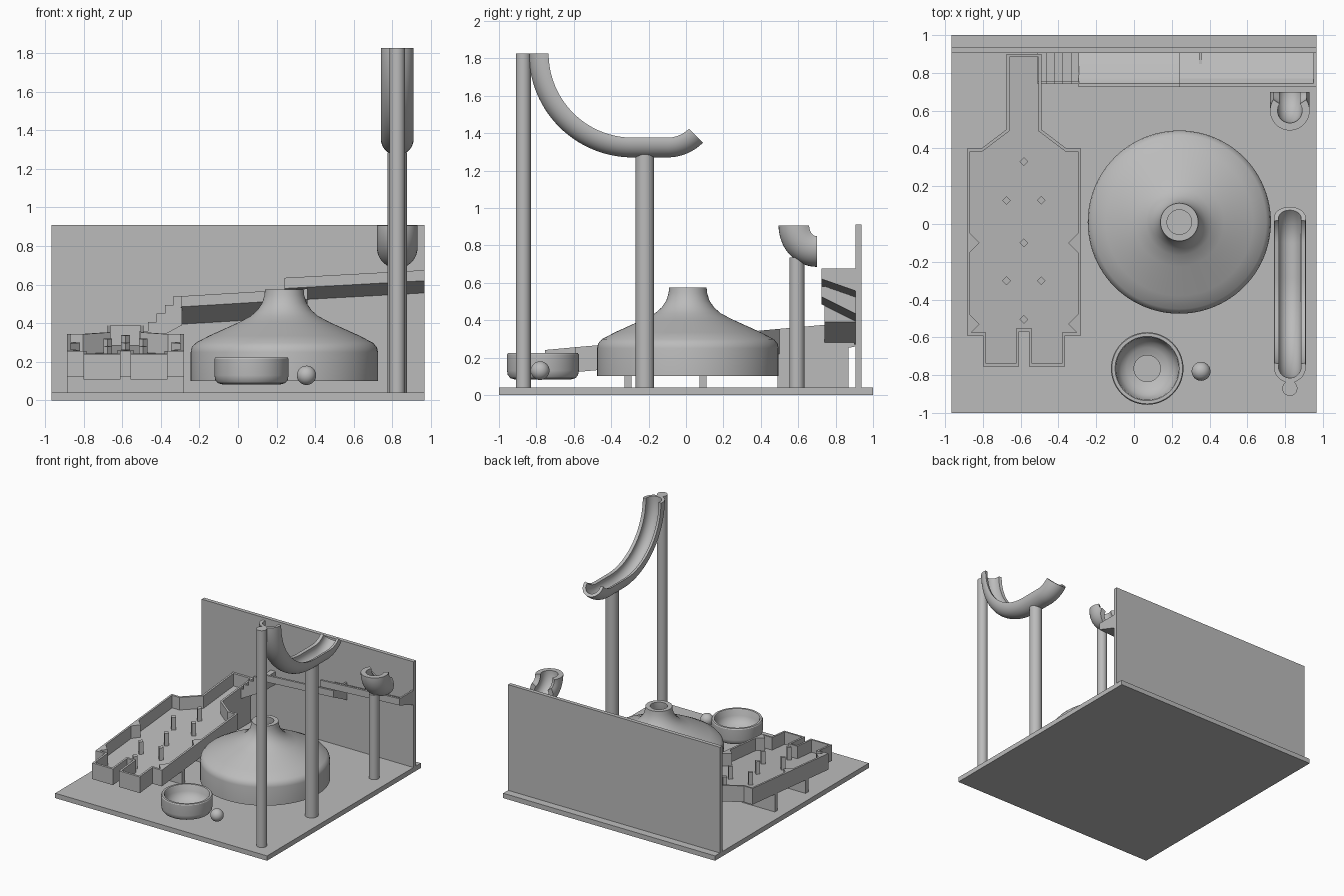
import bpy, bmesh
from math import sin, cos, pi, radians
from mathutils import Vector

old = bpy.data.objects.get("Cube")
if old:
    bpy.data.objects.remove(old)

grey = bpy.data.materials.new("plain grey")
grey.use_nodes = True
COLOR = (0.5, 0.5, 0.5, 1)
grey.diffuse_color = COLOR
grey.node_tree.nodes["Principled BSDF"].inputs["Base Color"].default_value = COLOR


def loft(name, rings, caps=True, wrap=False):
    """Join equal rings of points with quads, capped or wrapped round."""
    bm = bmesh.new()
    rows = [[bm.verts.new(p) for p in ring] for ring in rings]
    pairs = list(zip(rows, rows[1:])) + ([(rows[-1], rows[0])] if wrap else [])
    for a, b in pairs:
        for i in range(len(a)):
            j = (i + 1) % len(a)
            bm.faces.new((a[i], a[j], b[j], b[i]))
    if caps:
        bm.faces.new(rows[0])
        bm.faces.new(rows[-1])
    bmesh.ops.recalc_face_normals(bm, faces=bm.faces)
    mesh = bpy.data.meshes.new(name)
    bm.to_mesh(mesh)
    bm.free()
    mesh.materials.append(grey)
    ob = bpy.data.objects.new(name, mesh)
    bpy.context.collection.objects.link(ob)
    return ob


def box(name, x0, x1, y0, y1, z0, z1):
    ring = [(x0, y0), (x1, y0), (x1, y1), (x0, y1)]
    return loft(name, [[(x, y, z) for x, y in ring] for z in (z0, z1)])


def lathe(name, x, y, profile, n=64, closed=True):
    rings = [[(x + r * cos(2 * pi * i / n), y + r * sin(2 * pi * i / n), z)
              for i in range(n)] for r, z in profile]
    return loft(name, rings, caps=not closed, wrap=closed)


def post(name, x, y, r, top):
    return lathe(name, x, y, [(r, BASE), (r, top)], 32, closed=False)


def gutter(name, x, path, r_out, r_in, half):
    """Sweep an open pipe section along (y, z, heading) points."""
    n = 24
    angles = [half * (2 * i / n - 1) for i in range(n + 1)]
    section = [(r_out * sin(a), -r_out * cos(a)) for a in angles]
    section += [(r_in * sin(a), -r_in * cos(a)) for a in reversed(angles)]
    rings = [[(x + u, y - v * sin(h), z + v * cos(h)) for u, v in section]
             for y, z, h in path]
    return loft(name, rings)


def bend(cy, cz, ry, rz, h0, h1, n=20):
    """Arc whose heading turns upward from h0 to h1."""
    hs = [h0 + (h1 - h0) * i / n for i in range(n + 1)]
    return [(cy + ry * sin(h), cz - rz * cos(h), h) for h in hs]


# Base and back wall
BASE = 0.04
HALF = 0.965
box("base", -HALF, HALF, -1, 1, 0, BASE)
box("back_wall", -HALF, HALF, 0.905, 0.937, BASE, 0.91)

# Slide on two posts
LANE = 0.825
slide_path = bend(-0.285, 1.825, 0.47, 0.47, -pi / 2, 0, 28)
slide_path += bend(-0.1, 1.54, 0.185, 0.185, 0, pi / 4, 12)
gutter("slide", LANE, slide_path, 0.085, 0.06, radians(104))
post("tall_slide_post", LANE, -0.87, 0.04, 1.825)
post("short_slide_post", LANE, -0.22, 0.05, 1.285)

# Catching elbow on its post
gutter("catch_elbow", LANE, bend(0.70, 0.905, 0.1, 0.115, -pi / 2, 0),
       0.105, 0.065, radians(124))
post("elbow_post", LANE, 0.593, 0.04, 0.735)

# Hollow bell-shaped funnel
outer = [(0.485, 0.10), (0.485, 0.25), (0.48, 0.275), (0.46, 0.298),
         (0.39, 0.335), (0.235, 0.405), (0.175, 0.437), (0.14, 0.468),
         (0.115, 0.505), (0.103, 0.545), (0.1, 0.575)]
inner = [(r - 0.035, z if z in (0.10, 0.575) else z - 0.025) for r, z in outer]
lathe("funnel", 0.24, 0.01, outer + inner[::-1], 96)

# Bowl with a drain hole, and the ball beside it
lathe("bowl", 0.07, -0.765,
      [(0.07, 0.083), (0.15, 0.083), (0.175, 0.09), (0.188, 0.107), (0.192, 0.13),
       (0.192, 0.215), (0.187, 0.223), (0.17, 0.223), (0.165, 0.215), (0.16, 0.17),
       (0.14, 0.135), (0.11, 0.112), (0.07, 0.1)])
bpy.ops.mesh.primitive_uv_sphere_add(segments=32, ring_count=16, radius=0.05,
                                     location=(0.355, -0.78, 0.13))
ball = bpy.context.object
ball.name = "ball"
ball.data.materials.append(grey)

# Sloping peg tray with its chute and two pockets
MID = -0.583


def rise(y):
    return 0.09 * (y + 0.76)


def inset(pts, t):
    """Mitred inward offset of a counter-clockwise outline."""
    out = []
    for i, p in enumerate(pts):
        d0 = (p - pts[i - 1]).normalized()
        d1 = (pts[(i + 1) % len(pts)] - p).normalized()
        n0, n1 = Vector((-d0.y, d0.x)), Vector((-d1.y, d1.x))
        out.append(p + (n0 + n1) * t / (1 + n0.dot(n1)))
    return out


def tilted(pts, z):
    return [(MID + p[0], p[1], z + rise(p[1])) for p in pts]


side = [(0.027, -0.57), (0.027, -0.755), (0.217, -0.755), (0.217, -0.59),
        (0.302, -0.59), (0.302, 0.40), (0.225, 0.40), (0.093, 0.5), (0.093, 0.9)]
outline = [Vector(p) for p in side] + [Vector((-x, y)) for x, y in reversed(side)]
inside = inset(outline, 0.016)
BOTTOM, FLOOR, RIM = 0.107, 0.137, 0.24
loft("peg_tray", [tilted(outline, BOTTOM), tilted(outline, RIM),
                  tilted(inside, RIM), tilted(inside, FLOOR)])

# Pegs in staggered rows
for u, y in [(0, 0.33), (-0.092, 0.125), (0.092, 0.125), (0, -0.1),
             (-0.092, -0.3), (0.092, -0.3), (0, -0.505)]:
    d = 0.023
    diamond = [(u + d, y), (u, y + d), (u - d, y), (u, y - d)]
    loft("peg", [tilted(diamond, FLOOR - 0.01), tilted(diamond, RIM)])

# Deflector wedges along the tray walls
for s in (-1, 1):
    for y in (-0.1, -0.53):
        wedge = [(s * 0.29, y - 0.055), (s * 0.235, y), (s * 0.29, y + 0.055)]
        loft("deflector", [tilted(wedge, FLOOR - 0.01), tilted(wedge, RIM)])

# Supports beneath the tray and chute
for name, y in (("front_tray_support", -0.31), ("rear_tray_support", 0.09)):
    box(name, MID - 0.302, MID + 0.302, y - 0.019, y + 0.019, BASE,
        BOTTOM + rise(y))
foot = [(0.49, BASE), (0.87, BASE), (0.87, BOTTOM + rise(0.87)),
        (0.49, BOTTOM + rise(0.49))]
loft("chute_support", [[(MID + u, y, z) for y, z in foot] for u in (-0.093, 0.093)])


# Ramps along the back wall, leaning toward it
def ramp(name, x0, x1, top, drop, slope):
    front, back = 0.725, 0.905
    lip = 0.055
    section = [(front, 0), (front + 0.018, 0), (front + 0.045, -0.035),
               (back, -drop + 0.035), (back, -drop), (front, -lip)]
    stop = [(front, 0), (back, 0), (back, -drop), (front, -lip)]

    def ring(pts, x):
        return [(x, y, top + z + slope * (x - x0)) for y, z in pts]
    loft(name, [ring(section, x0), ring(section, x1)])
    loft(name + "_end_stop", [ring(stop, x1 - 0.015), ring(stop, x1)])


ramp("upper_ramp", 0.24, HALF, 0.635, 0.118, 0.055)
ramp("lower_ramp", -0.295, 0.36, 0.54, 0.145, 0.06)


# Stepped link from the lower ramp down to the chute
def stairs(name, y0, y1, top):
    steps, x0, x1 = 5, -0.51, -0.29
    w = (x1 - x0) / steps
    pts = [(x1, 0.39), (x0, 0.27)]
    for i in range(steps):
        z = top + 0.045 * i
        pts += [(x0 + i * w, z), (x0 + (i + 1) * w, z)]
    loft(name, [[(x, y, z) for x, z in pts] for y in (y0, y1)])


stairs("stair_treads", 0.757, 0.905, 0.315)
stairs("stair_side_wall", 0.74, 0.757, 0.36)

# Smooth the round parts and keep hard edges sharp
bpy.ops.object.select_all(action="DESELECT")
for ob in bpy.context.scene.objects:
    if ob.type == "MESH":
        ob.select_set(True)
        bpy.context.view_layer.objects.active = ob
bpy.ops.object.shade_smooth_by_angle(angle=radians(30))
